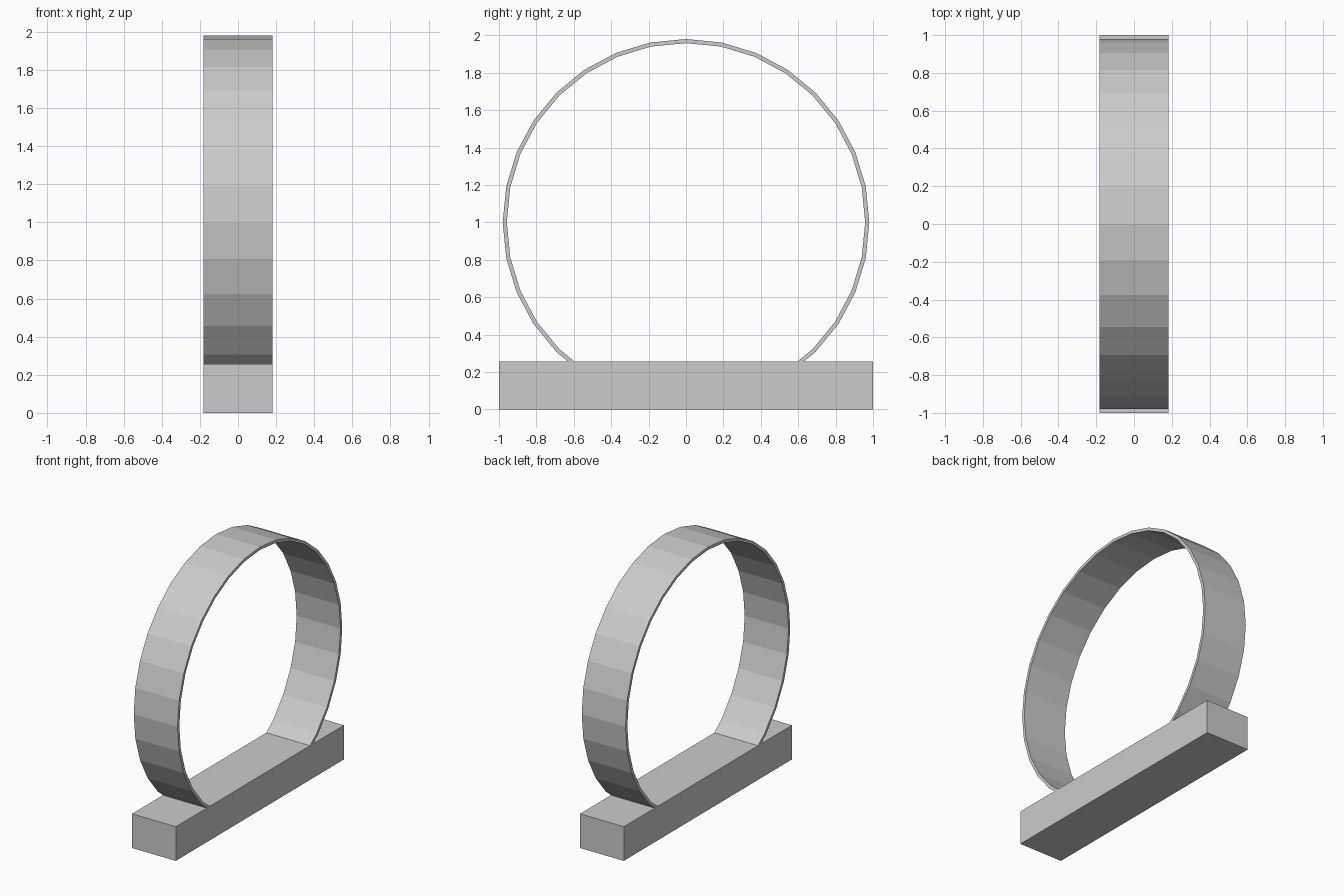
import bpy, bmesh, math

if "Cube" in bpy.data.objects:
    bpy.data.objects.remove(bpy.data.objects["Cube"])

HALF_W = 0.182    # half width along x
BASE_TOP = 0.257
CENTRE_Z = 1.0
R_OUT, R_IN = 0.98, 0.958
SIDES = 32


def add_object(name, bm):
    bmesh.ops.recalc_face_normals(bm, faces=bm.faces)
    mesh = bpy.data.meshes.new(name)
    bm.to_mesh(mesh)
    bm.free()
    obj = bpy.data.objects.new(name, mesh)
    bpy.context.collection.objects.link(obj)
    return obj


# Base block
bm = bmesh.new()
bmesh.ops.create_cube(bm, size=1)
for v in bm.verts:
    v.co.x *= 2 * HALF_W
    v.co.y *= 2
    v.co.z = (v.co.z + 0.5) * BASE_TOP
add_object("base", bm)

# Faceted hoop: rectangular section repeated around the x axis
bm = bmesh.new()
section = [(-HALF_W, R_OUT), (HALF_W, R_OUT), (HALF_W, R_IN), (-HALF_W, R_IN)]
rings = []
for i in range(SIDES):
    a = math.tau * i / SIDES
    rings.append([bm.verts.new((x, r * math.cos(a), CENTRE_Z + r * math.sin(a)))
                  for x, r in section])
for i in range(SIDES):
    p, q = rings[i], rings[(i + 1) % SIDES]
    for j in range(4):
        k = (j + 1) % 4
        bm.faces.new((p[j], p[k], q[k], q[j]))
bmesh.ops.recalc_face_normals(bm, faces=bm.faces)

# Trim the hoop where it meets the top of the base
bmesh.ops.bisect_plane(bm, geom=bm.verts[:] + bm.edges[:] + bm.faces[:],
                       plane_co=(0, 0, BASE_TOP), plane_no=(0, 0, 1),
                       clear_inner=True)
add_object("hoop", bm)
